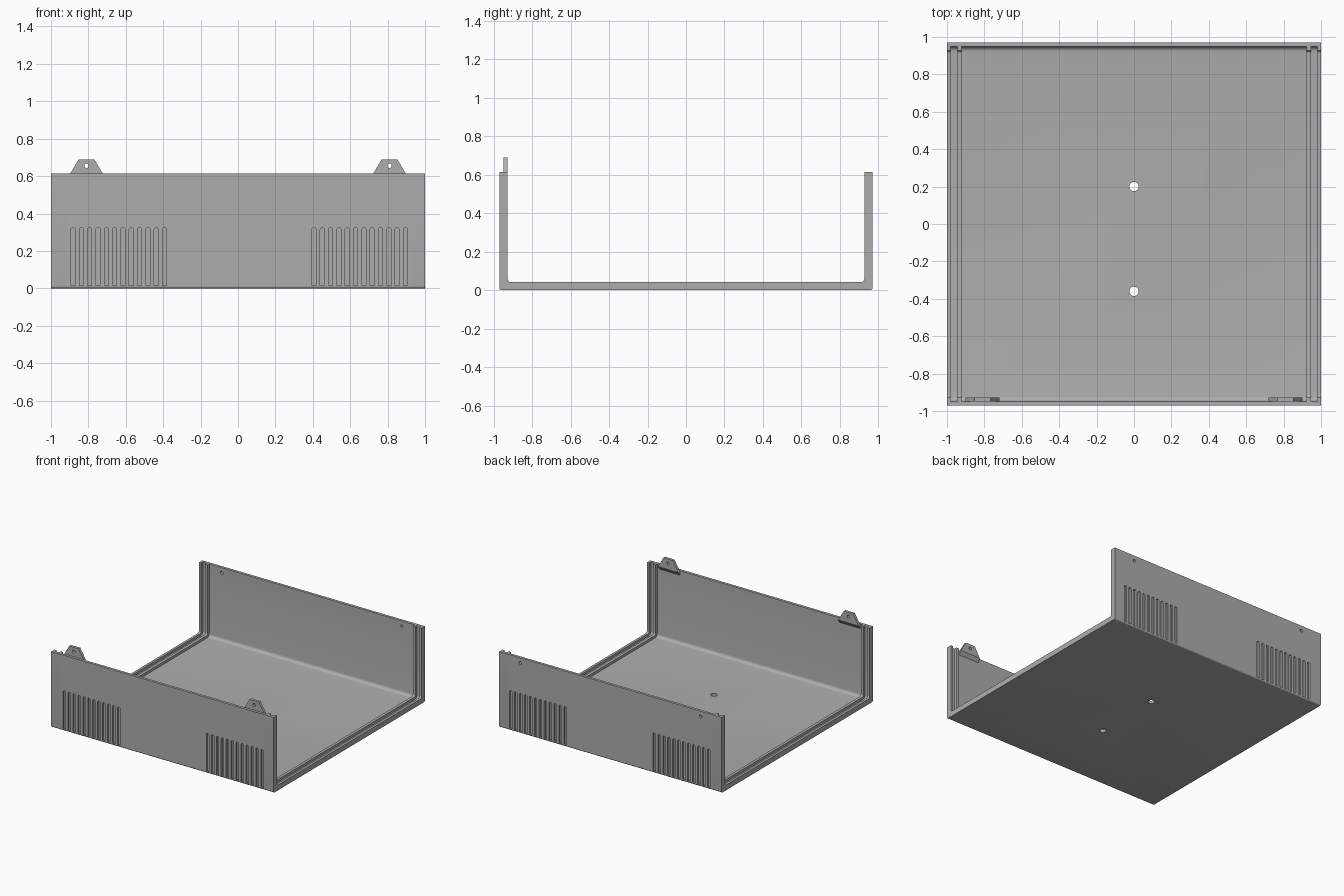
import bpy, bmesh, math
from mathutils import Vector

if "Cube" in bpy.data.objects:
    bpy.data.objects.remove(bpy.data.objects["Cube"])

HALF_Y, TOP = 0.97, 0.613
SKIN, RIB = 0.022, 0.043      # wall thickness, thickness at the ribs

grey = bpy.data.materials.new("Plain grey")
grey.use_nodes = True
colour = (0.42, 0.42, 0.42, 1)
grey.diffuse_color = colour
grey.node_tree.nodes["Principled BSDF"].inputs["Base Color"].default_value = colour


def make_object(name, bm):
    bmesh.ops.recalc_face_normals(bm, faces=bm.faces)
    mesh = bpy.data.meshes.new(name)
    bm.to_mesh(mesh)
    bm.free()
    mesh.materials.append(grey)
    obj = bpy.data.objects.new(name, mesh)
    bpy.context.collection.objects.link(obj)
    return obj


def prism(bm, points, direction):
    """Extrude a closed outline of 3D points along a direction."""
    face = bm.faces.new([bm.verts.new(p) for p in points])
    made = bmesh.ops.extrude_face_region(bm, geom=[face])["geom"]
    moved = [v for v in made if isinstance(v, bmesh.types.BMVert)]
    bmesh.ops.translate(bm, verts=moved, vec=direction)


def circle(radius, count, start=0.0, sweep=2 * math.pi, closed=True):
    steps = count if closed else count - 1
    angles = [start + sweep * i / steps for i in range(count)]
    return [(radius * math.cos(a), radius * math.sin(a)) for a in angles]


def cut(obj, cutter):
    """Subtract the cutter and bake the result."""
    mod = obj.modifiers.new("cut", "BOOLEAN")
    mod.operation, mod.solver, mod.object = "DIFFERENCE", "EXACT", cutter
    cutter.hide_render = True
    bpy.context.view_layer.update()
    graph = bpy.context.evaluated_depsgraph_get()
    mesh = bpy.data.meshes.new_from_object(obj.evaluated_get(graph))
    obj.modifiers.clear()
    obj.data = mesh
    bpy.data.objects.remove(cutter)


def smooth(obj):
    for other in bpy.context.selected_objects:
        other.select_set(False)
    obj.select_set(True)
    bpy.context.view_layer.objects.active = obj
    bpy.ops.object.shade_smooth_by_angle(angle=math.radians(30))


def u_line(depth, radius):
    """U-shaped line at a given depth inside the outer surface."""
    y, r = HALF_Y - depth, radius
    rear = [(y - r + a, depth + r + b)
            for a, b in circle(r, 7, -math.pi / 2, math.pi / 2, False)]
    front = [(-a, b) for a, b in reversed(rear)]
    return [(-y, TOP)] + front + rear + [(y, TOP)]


# Tray: U section lofted along x, with two panel-guide ribs at each open end
def section(depth):
    inner = u_line(depth, 0.026 if depth == SKIN else 0.016)
    lip = HALF_Y - SKIN
    return u_line(0, 0.012) + [(lip, TOP)] + inner[::-1] + [(-lip, TOP)]


side = [(0.922, SKIN), (0.922, RIB), (0.945, RIB), (0.945, SKIN),
        (0.98, SKIN), (0.98, RIB), (1.0, RIB)]
stations = [(-x, d) for x, d in reversed(side)] + side
bm = bmesh.new()
rings = [[bm.verts.new((x, y, z)) for y, z in section(d)] for x, d in stations]
count = len(rings[0])
for a, b in zip(rings, rings[1:]):
    for i in range(count):
        j = (i + 1) % count
        bm.faces.new((a[i], a[j], b[j], b[i]))
bm.faces.new(rings[0])
bm.faces.new(rings[-1])
bmesh.ops.remove_doubles(bm, verts=bm.verts, dist=1e-5)
bmesh.ops.dissolve_degenerate(bm, edges=bm.edges, dist=1e-5)
tray = make_object("tray", bm)

# Blind vent slots on the outside of both walls
bm = bmesh.new()
SLOT_R, DEPTH = 0.011, 0.014
for first in (-0.882, 0.406):
    for i in range(12):
        x = first + i * 0.0445
        arch = circle(SLOT_R, 7, 0, math.pi, False)
        outline = [(x + a, 0.314 + b) for a, b in arch]
        outline += [(x - SLOT_R, 0.014), (x + SLOT_R, 0.014)]
        for s in (-1, 1):
            prism(bm, [(u, s * 1.0, z) for u, z in outline],
                  Vector((0, -s * (1.0 - HALF_Y + DEPTH), 0)))
# Floor holes and rear screw holes
for y in (0.2, -0.36):
    prism(bm, [(a, y + b, -0.1) for a, b in circle(0.025, 24)], Vector((0, 0, 0.2)))
for x in (-0.81, 0.81):
    prism(bm, [(x + a, 0.9, 0.57 + b) for a, b in circle(0.012, 16)], Vector((0, 0.2, 0)))
cut(tray, make_object("tray_cutter", bm))
smooth(tray)

# Screw tabs on the inside of the front wall, bevelled underneath
for x, name in ((-0.81, "right_tab"), (0.81, "left_tab")):
    bm = bmesh.new()
    outer, inner = -0.949, -0.927
    for half, y, z in ((0.042, outer, 0.69), (0.042, inner, 0.69), (0.092, outer, 0.605),
                       (0.092, inner, 0.605), (0.092, outer, 0.575)):
        for s in (-1, 1):
            bm.verts.new((x + s * half, y, z))
    bmesh.ops.convex_hull(bm, input=bm.verts)
    bmesh.ops.dissolve_limit(bm, angle_limit=0.01, verts=bm.verts, edges=bm.edges)
    tab = make_object(name, bm)
    bm = bmesh.new()
    prism(bm, [(x + a, -1.0, 0.655 + b) for a, b in circle(0.012, 16)], Vector((0, 0.2, 0)))
    cut(tab, make_object("tab_cutter", bm))
    smooth(tab)
